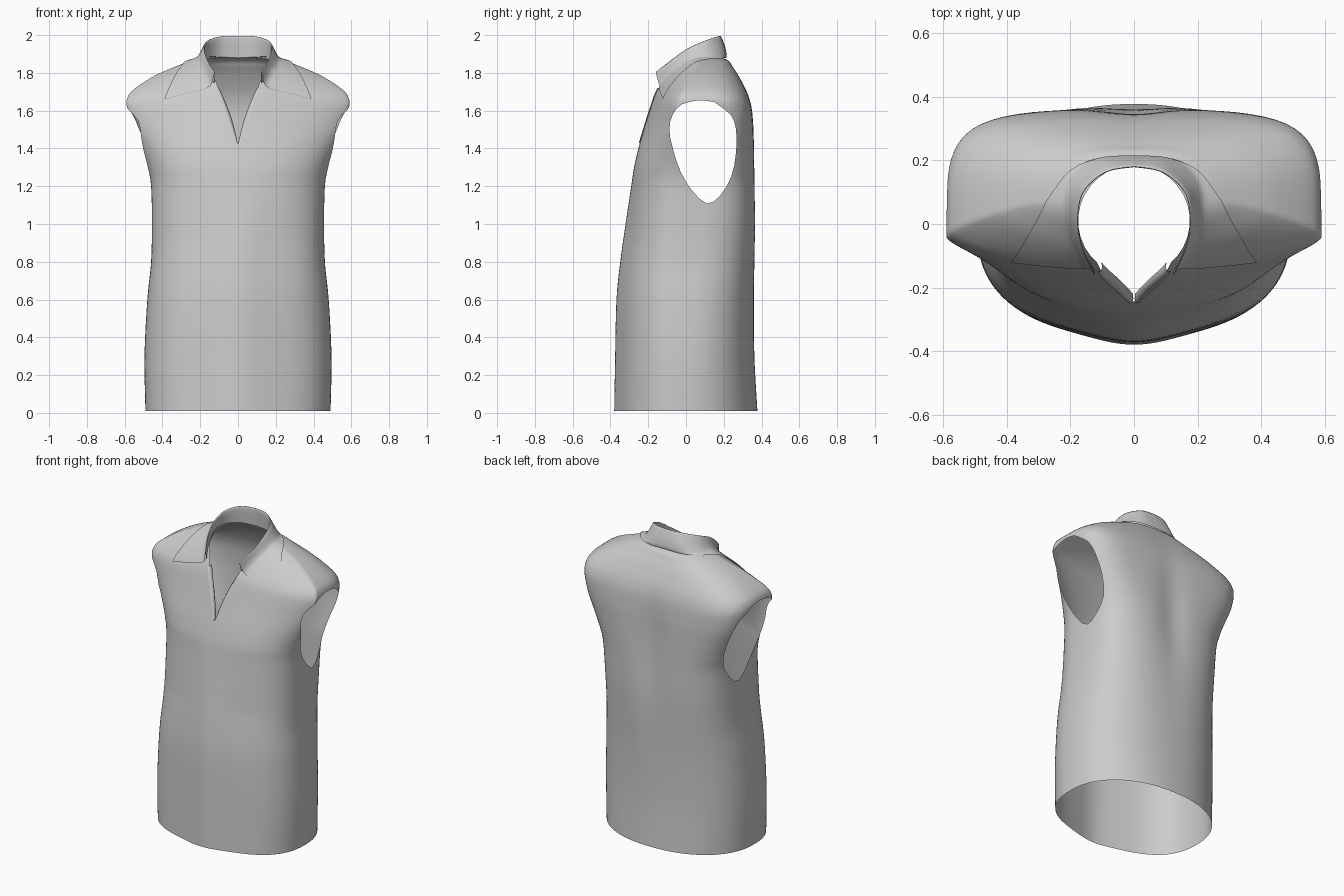
import bpy
import bmesh
import math
from mathutils import Vector
from mathutils.bvhtree import BVHTree

default_cube = bpy.data.objects.get("Cube")
if default_cube:
    bpy.data.objects.remove(default_cube, do_unlink=True)

# One plain cloth colour
cloth = bpy.data.materials.new("grey cloth")
cloth.use_nodes = True
grey = (0.6, 0.6, 0.6, 1)
cloth.diffuse_color = grey
shader = cloth.node_tree.nodes["Principled BSDF"]
shader.inputs["Base Color"].default_value = grey
shader.inputs["Roughness"].default_value = 0.9


def spline(points, steps):
    """Smooth curve through points of any dimension."""
    result = []
    last = len(points) - 1
    for i in range(last):
        before, start = points[max(i - 1, 0)], points[i]
        end, after = points[i + 1], points[min(i + 2, last)]
        for k in range(steps):
            t = k / steps
            result.append(tuple(
                b + t * ((c - a) + t * ((2 * a - 5 * b + 4 * c - d) + t * (3 * b - a - 3 * c + d))) / 2
                for a, b, c, d in zip(before, start, end, after)))
    result.append(tuple(points[last]))
    return result


def add_grid(bm, rows, closed=False):
    """Skin a list of equally long rows of points."""
    verts = [[bm.verts.new(p) for p in row] for row in rows]
    count = len(rows[0])
    for low, high in zip(verts, verts[1:]):
        for j in range(count if closed else count - 1):
            k = (j + 1) % count
            bm.faces.new((low[j], low[k], high[k], high[j]))


def finish(bm, name):
    mesh = bpy.data.meshes.new(name)
    bm.to_mesh(mesh)
    bm.free()
    mesh.materials.append(cloth)
    mesh.shade_smooth()
    obj = bpy.data.objects.new(name, mesh)
    bpy.context.collection.objects.link(obj)


def cut_opening(bm, region, planes):
    """Remove the part of a region lying behind every one of the planes."""
    def inside(done):
        return [f for f in bm.faces if region(f.calc_center_median())
                and all((f.calc_center_median() - co).dot(no) < 0 for co, no in done)]
    for i, (co, no) in enumerate(planes):
        faces = inside(planes[:i])
        edges = {e for f in faces for e in f.edges}
        verts = {v for f in faces for v in f.verts}
        bmesh.ops.bisect_plane(bm, geom=faces + list(edges) + list(verts),
                               dist=0.00001, plane_co=co, plane_no=no)
    bmesh.ops.delete(bm, geom=inside(planes), context="FACES")


# Body sections: height, half width, centre y, front y, back y, front and back squareness
sections = [
    (0.01, 0.49, 0, -0.38, 0.378, 2.5, 2.2),
    (0.3, 0.495, 0, -0.375, 0.362, 2.5, 2.3),
    (0.6, 0.48, 0, -0.368, 0.36, 2.5, 2.5),
    (0.8, 0.46, 0, -0.348, 0.365, 2.5, 2.8),
    (1.0, 0.456, 0, -0.32, 0.37, 2.4, 3.1),
    (1.2, 0.46, 0, -0.29, 0.367, 2.3, 3.5),
    (1.3, 0.48, 0, -0.275, 0.364, 2.2, 3.9),
    (1.4, 0.518, -0.01, -0.252, 0.361, 2, 4.3),
    (1.5, 0.56, -0.03, -0.223, 0.358, 1.7, 4.7),
    (1.6, 0.585, -0.045, -0.195, 0.35, 1.45, 5),
    (1.66, 0.588, -0.035, -0.178, 0.337, 1.38, 4.6),
    (1.71, 0.555, -0.01, -0.163, 0.318, 1.3, 4),
    (1.78, 0.45, 0.03, -0.13, 0.282, 1.25, 3.3),
    (1.83, 0.34, 0.06, -0.1, 0.25, 1.25, 2.8),
    (1.87, 0.23, 0.07, -0.06, 0.217, 1.4, 2.5),
    (1.895, 0.1, 0.07, -0.01, 0.13, 2, 2),
]
SIDES = 128


def body_ring(z, half, centre, front, back, front_power, back_power):
    ring = []
    # Soft ridge down the middle of the belly
    ridge = 0.03 * min(1, max(0, (1.3 - z) / 0.4))
    front += ridge
    for j in range(SIDES):
        angle = math.tau * j / SIDES
        c, s = math.cos(angle), math.sin(angle)
        power = back_power if s > 0 else front_power
        r = (abs(c) ** power + abs(s) ** power) ** (-1 / power)
        x = half * r * c
        if s > 0:
            # Shallow hollow along the spine
            hollow = 0.02 * math.exp(-(x / 0.1) ** 2 - ((z - 1.25) / 0.35) ** 2)
            y = centre + r * s * (back - centre) - hollow
        else:
            y = centre + r * s * (centre - front) - ridge * math.exp(-(x / 0.15) ** 2)
        ring.append((x, y, z))
    return ring


body = bmesh.new()
add_grid(body, [body_ring(*s) for s in spline(sections, 6)], closed=True)
body.normal_update()
skin = BVHTree.FromBMesh(body)


def lay_on_body(point, gap, always=False):
    """Keep a point at least a small gap outside the body cloth."""
    p = Vector(point)
    spot, normal, _, _ = skin.find_nearest(p)
    if always or (p - spot).dot(normal) < gap:
        return spot + normal * gap
    return p


# Armholes, as counterclockwise side outlines in y and z
armhole = [(0.07, 1.655), (-0.02, 1.635), (-0.07, 1.58), (-0.088, 1.5), (-0.07, 1.4),
           (-0.03, 1.28), (0.03, 1.18), (0.11, 1.108), (0.18, 1.15), (0.24, 1.25),
           (0.265, 1.38), (0.265, 1.5), (0.24, 1.575), (0.2, 1.61), (0.15, 1.645)]
outline = spline(armhole + armhole[:1], 2)
arm_planes = []
for (y1, z1), (y2, z2) in zip(outline, outline[1:]):
    arm_planes.append((Vector((0, y1, z1)), Vector((0, z2 - z1, y1 - y2)).normalized()))
for side in (1, -1):
    cut_opening(body, lambda c: c.x * side > 0.2 and c.z > 1, arm_planes)

# Neck hole
neck_centre = Vector((0, 0.01, 0))
neck_planes = []
for i in range(32):
    direction = Vector((math.cos(math.tau * i / 32), math.sin(math.tau * i / 32), 0))
    neck_planes.append((neck_centre + direction * 0.175, direction))
cut_opening(body, lambda c: c.z > 1.5 and abs(c.x) < 0.3, neck_planes)

# Front slit
SLIT, SLOPE, TIP = 1.43, 0.34, 0.006
slit_planes = [(Vector((0, 0, SLIT)), Vector((0, 0, -1)))]
for side in (1, -1):
    slit_planes.append((Vector((side * TIP, 0, SLIT)), Vector((side, 0, -SLOPE)).normalized()))
cut_opening(body, lambda c: c.y < 0.05 and c.z > 1.35 and abs(c.x) < 0.3, slit_planes)
finish(body, "shirt_body")

# Collar lines from centre back to front: neck seam, fold, leaf middle, leaf edge
seam = [(0, 0.185, 1.88), (0.1, 0.165, 1.88), (0.165, 0.1, 1.87),
        (0.18, 0.01, 1.85), (0.16, -0.08, 1.79), (0.125, -0.145, 1.745)]
fold = [(0, 0.18, 1.995), (0.09, 0.163, 1.992), (0.16, 0.1, 1.97),
        (0.178, 0.01, 1.93), (0.163, -0.075, 1.87), (0.125, -0.16, 1.805)]
middle = [(0, 0.205, 1.945), (0.1, 0.192, 1.942), (0.182, 0.125, 1.92),
          (0.212, 0.035, 1.882), (0.2, -0.055, 1.815), (0.165, -0.135, 1.715)]
edge = [(0, 0.217, 1.89), (0.11, 0.21, 1.885), (0.2, 0.165, 1.865),
        (0.265, 0.075, 1.835), (0.322, -0.01, 1.76), (0.382, -0.095, 1.65)]
lines = [spline(line, 6) for line in (seam, fold, middle, edge)]
collar = bmesh.new()
for side in (1, -1):
    rows = []
    for across in zip(*lines):
        row = spline(across, 6)
        placed = []
        for k, p in enumerate(row):
            if k > 8:
                p = lay_on_body(p, 0.008, always=(k == len(row) - 1))
            placed.append((side * p[0], p[1], min(p[2], 2.0)))
        rows.append(placed)
    add_grid(collar, rows)
bmesh.ops.remove_doubles(collar, verts=collar.verts, dist=0.0005)
bmesh.ops.recalc_face_normals(collar, faces=collar.faces)
finish(collar, "collar")

# Turned-in facing along both edges of the slit
for side, name in ((1, "left_placket"), (-1, "right_placket")):
    placket = bmesh.new()
    rows = []
    for i in range(13):
        z = SLIT + 0.29 * i / 12
        x = TIP + SLOPE * (z - SLIT)
        spot = skin.ray_cast(Vector((x, -1, z)), Vector((0, 1, 0)))[0]
        width = 0.004 + 0.012 * math.sin(math.pi * i / 12)
        strip = [(x + 0.012, spot.y - 0.003, z), (x, spot.y - 0.006, z),
                 (x - width, spot.y + 0.008, z), (x - width / 2, spot.y + 0.025, z)]
        rows.append([(side * a, b, c) for a, b, c in strip])
    add_grid(placket, rows)
    bmesh.ops.recalc_face_normals(placket, faces=placket.faces)
    finish(placket, name)
